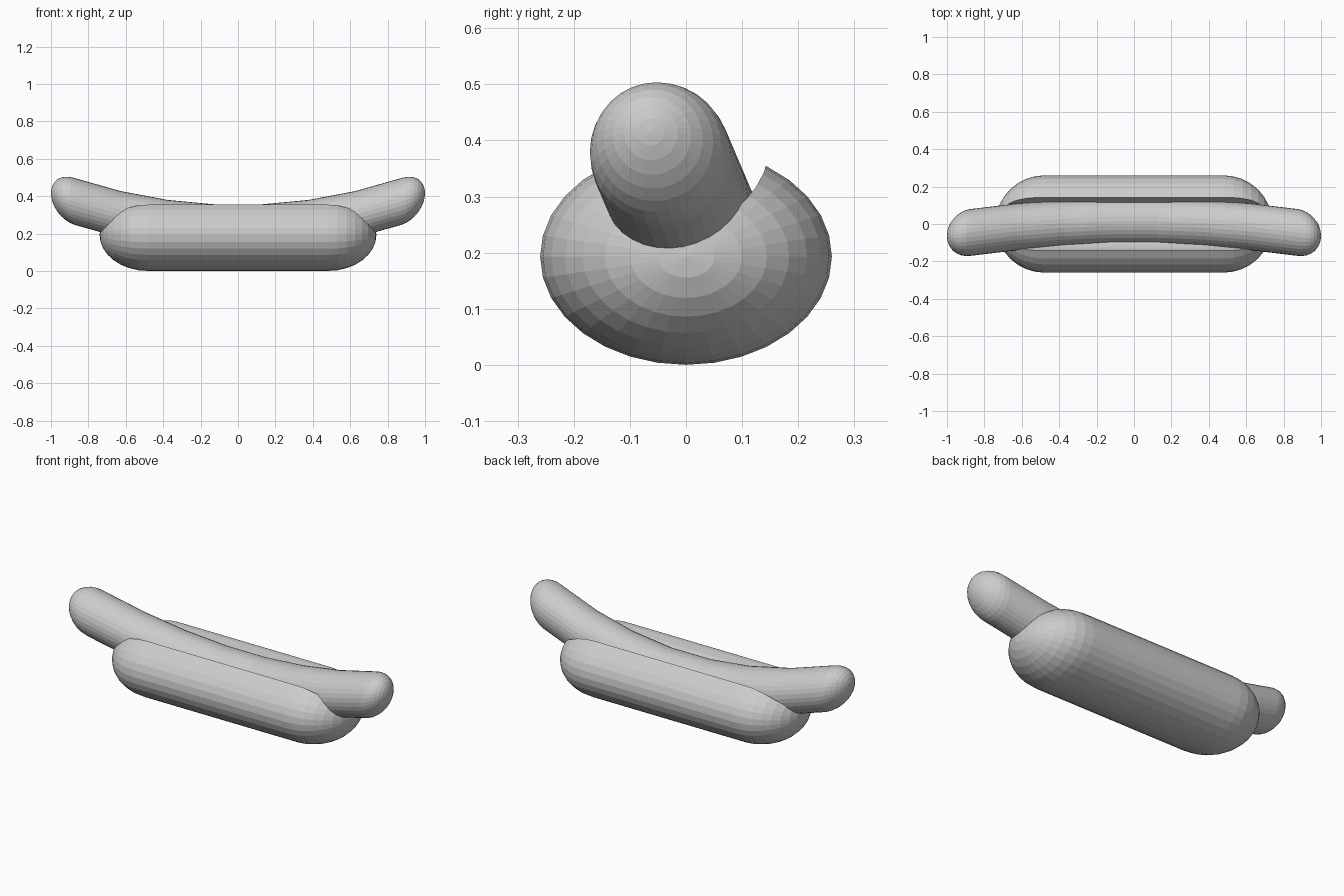
import bpy, bmesh
from math import sin, cos, pi

if "Cube" in bpy.data.objects:
    bpy.data.objects.remove(bpy.data.objects["Cube"])

SEGS, CAP = 32, 8


def capsule(name, half, cap_len, ry, rz, centre, cuts=1):
    """Capsule lying along x; centre(x) gives the (y, z) of its axis."""
    # (x, radius scale) stations from the left tip to the right tip
    right = [(half + cap_len * sin(i * pi / 2 / CAP), cos(i * pi / 2 / CAP)) for i in range(CAP)]
    left = [(-x, s) for x, s in reversed(right)]
    middle = [(-half + 2 * half * i / cuts, 1) for i in range(1, cuts)]

    bm = bmesh.new()
    rings = []
    for x, s in left + middle + right:
        cy, cz = centre(x)
        rings.append([bm.verts.new((x, cy + s * ry * cos(2 * pi * j / SEGS),
                                    cz + s * rz * sin(2 * pi * j / SEGS))) for j in range(SEGS)])
    for a, b in zip(rings, rings[1:]):
        for j in range(SEGS):
            k = (j + 1) % SEGS
            bm.faces.new((a[j], a[k], b[k], b[j]))
    for ring, sign in ((rings[0], -1), (rings[-1], 1)):
        x = sign * (half + cap_len)
        tip = bm.verts.new((x, *centre(x)))
        for j in range(SEGS):
            bm.faces.new((ring[j], ring[(j + 1) % SEGS], tip))
    bmesh.ops.recalc_face_normals(bm, faces=bm.faces)
    mesh = bpy.data.meshes.new(name)
    bm.to_mesh(mesh)
    bm.free()
    obj = bpy.data.objects.new(name, mesh)
    bpy.context.collection.objects.link(obj)
    return obj


# Bun: slightly flattened capsule
bun = capsule("bun", 0.48, 0.26, 0.26, 0.193, lambda x: (0, 0.193))

# Round groove along the top of the bun
groove = capsule("groove_cutter", 1.0, 0.15, 0.15, 0.15, lambda x: (0, 0.40))
groove.hide_render = True
groove.hide_viewport = True
cut = bun.modifiers.new("groove", 'BOOLEAN')
cut.operation = 'DIFFERENCE'
cut.solver = 'EXACT'
cut.object = groove

# Sausage: curves up and forward towards both ends
sausage = capsule("sausage", 0.875, 0.125, 0.125, 0.125,
                  lambda x: (0.016 - 0.08 * x * x, 0.228 + 0.188 * x * x), cuts=7)
